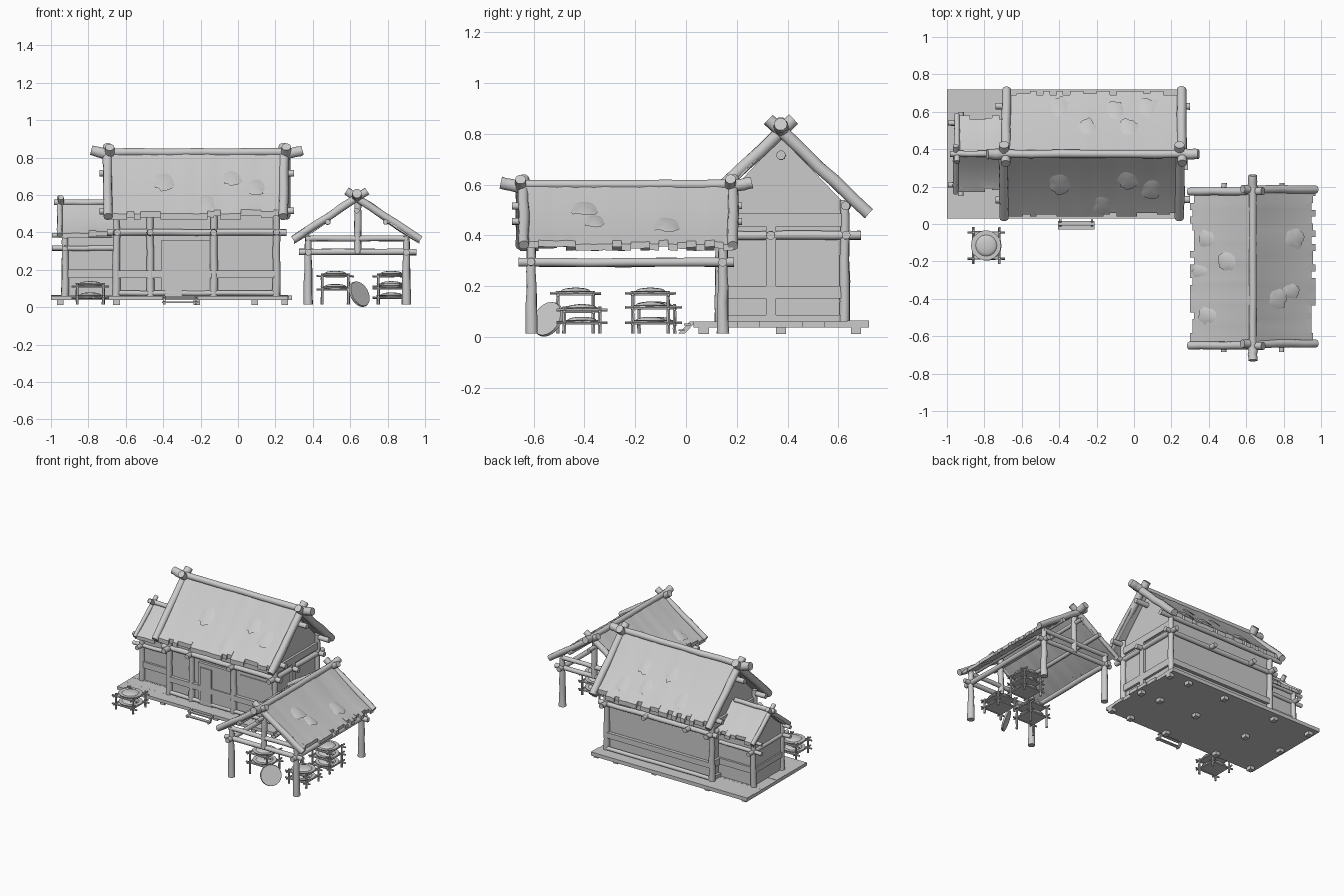
import bpy, bmesh, math, random
from mathutils import Vector, Matrix

random.seed(4)
if "Cube" in bpy.data.objects:
    bpy.data.objects.remove(bpy.data.objects["Cube"], do_unlink=True)

mat = bpy.data.materials.new("plain_grey")
mat.use_nodes = True
GREY = (0.6, 0.6, 0.6, 1)
mat.diffuse_color = GREY
mat.node_tree.nodes["Principled BSDF"].inputs["Base Color"].default_value = GREY


def finish(name, bm, smooth=False):
    bmesh.ops.recalc_face_normals(bm, faces=bm.faces)
    me = bpy.data.meshes.new(name)
    bm.to_mesh(me)
    bm.free()
    me.materials.append(mat)
    ob = bpy.data.objects.new(name, me)
    bpy.context.collection.objects.link(ob)
    if smooth:
        bpy.ops.object.select_all(action='DESELECT')
        ob.select_set(True)
        bpy.context.view_layer.objects.active = ob
        bpy.ops.object.shade_smooth_by_angle(angle=math.radians(45))
    return ob


def box(name, x, y, z):
    """Box from (low, high) pairs."""
    bm = bmesh.new()
    size = [b - a for a, b in (x, y, z)]
    mid = [(a + b) / 2 for a, b in (x, y, z)]
    bmesh.ops.create_cube(bm, size=1, matrix=Matrix.Translation(mid) @ Matrix.Diagonal((*size, 1)))
    return finish(name, bm)


def log(name, a, b, r0, r1=None, sides=10, wobble=0.05):
    """Slightly crooked round timber between two points."""
    a, b = Vector(a), Vector(b)
    r1 = r1 or r0
    rot = (b - a).to_track_quat('Z', 'Y')
    bm = bmesh.new()
    rings, n = [], 6
    for i in range(n + 1):
        t = i / n
        r = (r0 + (r1 - r0) * t) * (1 + random.uniform(-wobble, wobble))
        off = Vector((random.uniform(-1, 1), random.uniform(-1, 1), 0)) * r * wobble * 2
        c = a.lerp(b, t)
        rings.append([bm.verts.new(c + rot @ (off + Vector((r * math.cos(k), r * math.sin(k), 0))))
                      for k in (j * math.tau / sides for j in range(sides))])
    for p, q in zip(rings, rings[1:]):
        for j in range(sides):
            bm.faces.new((p[j], p[j - 1], q[j - 1], q[j]))
    bm.faces.new(rings[0])
    bm.faces.new(rings[-1])
    return finish(name, bm, True)


def prism(name, profile, x0, x1):
    """Extrude a (y, z) outline along x."""
    bm = bmesh.new()
    f = bm.faces.new([bm.verts.new((x0, y, z)) for y, z in profile])
    ext = bmesh.ops.extrude_face_region(bm, geom=[f])
    bmesh.ops.translate(bm, vec=(x1 - x0, 0, 0), verts=[v for v in ext["geom"] if isinstance(v, bmesh.types.BMVert)])
    return finish(name, bm)


def roof(name, place, l0, l1, half, top, eave, thick, patches=()):
    """Two ragged thatch slopes; place(along, across, z) maps to the world."""
    cols, rows = max(8, int((l1 - l0) * 28)), 6
    for side in (-1, 1):
        bm = bmesh.new()
        grid = []
        jag = [random.choice((0, 0, 0.012, 0.02)) for _ in range(cols)]
        bump = [random.uniform(-0.004, 0.004) for _ in range(cols + 1)]
        for c in range(cols):
            for t0, t1 in ((r / rows, (r + 1) / rows) for r in range(rows)):
                quads = []
                for dz in (0, -thick):
                    ring = []
                    for t, k in ((t0, c), (t0, c + 1), (t1, c + 1), (t1, c)):
                        u = t * (1 - jag[c] / half) if t == 1 else t
                        z = top + (eave - top) * u - 0.012 * math.sin(math.pi * t) + bump[k] * (1 - t / 2)
                        ring.append(bm.verts.new(place(l0 + (l1 - l0) * k / cols, side * half * u, z + dz)))
                    quads.append(ring)
                bm.faces.new(quads[0])
                bm.faces.new(quads[1][::-1])
                grid.append(quads)
                # rims only on the outside of the slab
                rims = [e for e, on in ((0, t0 == 0), (1, c == cols - 1), (2, t1 == 1), (3, c == 0)) if on]
                if t1 == 1:
                    rims = sorted(set(rims + [1, 3]))
                for e in rims:
                    p, q = quads[0], quads[1]
                    bm.faces.new((p[e], q[e], q[(e + 1) % 4], p[(e + 1) % 4]))
        bmesh.ops.remove_doubles(bm, verts=bm.verts, dist=0.0002)
        finish(f"{name}_slope", bm, True)
    # raised tufts of loose thatch
    for along, across, r in patches:
        u = abs(across) / half
        s = 1 if across > 0 else -1
        bm = bmesh.new()
        tuft = []
        for i in range(18):
            k = i * math.tau / 18
            rr = r * (random.uniform(0.8, 1.15) if math.sin(k) > 0 else 1)
            ac = across + s * rr * math.sin(k)
            z = top + (eave - top) * abs(ac) / half
            tuft.append(bm.verts.new(place(along + rr * math.cos(k), ac, z - 0.014 + 0.02 * max(0, math.sin(k)))))
        mid = bm.verts.new(place(along, across, top + (eave - top) * u + 0.008))
        for i in range(18):
            bm.faces.new((tuft[i - 1], tuft[i], mid))
        finish(f"{name}_tuft", bm, True)


def gable_logs(name, place, along, half, apex, low, r, over):
    """Crossed barge timbers at one gable end."""
    slope = (apex - low) / half
    for s in (-1, 1):
        shift = s * r * 0.25
        log(name, place(along + shift, -s * over, apex + slope * over), place(along + shift, s * half, low), r, r * 0.95)


def house(a, c, z):
    return Vector((a, 0.375 + c, z))


def shed(a, c, z):
    return Vector((0.635 + c, a, z))


# Plank deck on short feet
for i in range(8):
    y = 0.03 + i * 0.0863
    box("deck_plank", (-1, 0.27 + random.uniform(-0.01, 0.02)), (y, y + 0.0863), (0.037, 0.062 + random.uniform(-0.002, 0.002)))
for x in (-0.95, -0.65, -0.22, 0.09, 0.25):
    for y in (0.07, 0.375, 0.67):
        box("deck_foot", (x - 0.018, x + 0.018), (y - 0.02, y + 0.02), (0.012, 0.04))

# Main house walls and frame
prism("house_walls", [(0.145, 0.06), (0.61, 0.06), (0.61, 0.54), (0.375, 0.785), (0.145, 0.54)], -0.64, 0.2)
for x in (-0.65, -0.47, -0.13, 0.205):
    for y in (0.135, 0.625):
        if y < 0.3 or x in (-0.65, 0.205):
            log("house_post", (x, y, 0.06), (x, y, 0.54), 0.022, 0.018)
        log("beam_end", (x, y, 0.4), (x, y + (0.06 if y > 0.3 else -0.06), 0.4), 0.017)
for y in (0.13, 0.63):
    log("house_long_beam", (-0.7, y, 0.4), (0.26, y, 0.4), 0.018)
    log("wall_sill", (-0.65, y, 0.075), (0.2, y, 0.075), 0.014)
    log("eave_purlin", (-0.74, y, 0.515), (0.3, y, 0.515), 0.018)
    box("wall_rail", (-0.65, 0.2), (y - 0.012, y + 0.012), (0.155, 0.195))
for x in (-0.645, 0.205):
    log("gable_tie_beam", (x, 0.06, 0.4), (x, 0.69, 0.4), 0.018)
    box("gable_rail", (x - 0.012, x + 0.012), (0.14, 0.62), (0.435, 0.485))
    box("gable_low_rail", (x - 0.012, x + 0.012), (0.14, 0.62), (0.15, 0.2))
    box("gable_sill", (x - 0.012, x + 0.012), (0.14, 0.62), (0.06, 0.085))
    box("gable_stud", (x - 0.012, x + 0.012), (0.315, 0.355), (0.06, 0.46))
log("centre_tie", (-0.7, 0.335, 0.4), (0.26, 0.335, 0.4), 0.018)
log("upper_purlin", (-0.74, 0.375, 0.715), (0.3, 0.375, 0.715), 0.018)

# Door, window and steps
box("door_surround", (-0.41, -0.15), (0.125, 0.15), (0.06, 0.36))
box("door", (-0.39, -0.3), (0.117, 0.15), (0.06, 0.33))
box("window_panel", (-0.08, 0.185), (0.138, 0.15), (0.245, 0.35))
for x in (-0.4, -0.23):
    prism("step_side", [(-0.03, 0.013), (-0.005, 0.013), (0.04, 0.06), (0.015, 0.06)], x, x + 0.012)
for y, z in ((-0.018, 0.022), (0.005, 0.045)):
    box("step_tread", (-0.405, -0.21), (y - 0.012, y + 0.012), (z, z + 0.007))

# Main roof
roof("house_roof", house, -0.7, 0.265, 0.335, 0.835, 0.5, 0.032,
     [(-0.4, 0.25, 0.055), (-0.25, 0.14, 0.05), (-0.03, 0.14, 0.05), (-0.1, 0.23, 0.05), (0.07, 0.25, 0.055),
      (-0.4, -0.16, 0.06), (-0.03, -0.14, 0.055), (0.09, -0.19, 0.055), (-0.17, -0.27, 0.055)])
for x in (-0.69, 0.25):
    gable_logs("house_barge_log", house, x, 0.345, 0.81, 0.485, 0.026, 0.05)
log("house_ridge_log", (-0.72, 0.375, 0.828), (0.28, 0.375, 0.828), 0.022)
for x0, x1 in ((-0.68, -0.785), (0.24, 0.345)):
    log("ridge_log_tip", (x0, 0.375, 0.81), (x1, 0.375, 0.838), 0.03, 0.027)

# Side annex
prism("annex_walls", [(0.215, 0.06), (0.535, 0.06), (0.535, 0.4), (0.375, 0.53), (0.215, 0.4)], -0.925, -0.64)
for y in (0.21, 0.54):
    log("annex_post", (-0.925, y, 0.06), (-0.925, y, 0.41), 0.02, 0.016)
    log("annex_long_beam", (-0.995, y, 0.315), (-0.65, y, 0.315), 0.014)
    log("annex_purlin", (-0.995, y, 0.385), (-0.65, y, 0.385), 0.013)
    box("annex_rail", (-0.93, -0.65), (y - 0.01, y + 0.01), (0.155, 0.2))
log("annex_tie_beam", (-0.925, 0.15, 0.315), (-0.925, 0.6, 0.315), 0.015)
box("annex_end_rail", (-0.935, -0.915), (0.21, 0.54), (0.155, 0.195))
roof("annex_roof", house, -0.955, -0.64, 0.205, 0.56, 0.395, 0.025)
gable_logs("annex_barge_log", house, -0.95, 0.21, 0.55, 0.385, 0.015, 0.045)
log("annex_ridge_log", (-0.985, 0.375, 0.56), (-0.66, 0.375, 0.56), 0.016)

# Open shed
for y in (-0.61, 0.145):
    for x in (0.375, 0.9):
        log("shed_post", (x, y, 0.013), (x, y, 0.38), 0.025, 0.017)
    log("shed_tie_beam", (0.325, y, 0.295), (0.955, y, 0.295), 0.017)
    log("shed_collar_beam", (0.36, y, 0.367), (0.91, y, 0.367), 0.016)
    log("shed_king_post", (0.64, y, 0.29), (0.64, y, 0.57), 0.02, 0.018)
for x in (0.375, 0.9):
    log("shed_long_beam", (x, -0.66, 0.293), (x, 0.19, 0.293), 0.018)
for x in (0.48, 0.79):
    log("shed_purlin", (x, -0.685, 0.455), (x, 0.22, 0.455), 0.014)
log("shed_upper_purlin", (0.635, -0.685, 0.515), (0.635, 0.22, 0.515), 0.014)
roof("shed_roof", shed, -0.655, 0.185, 0.335, 0.605, 0.365, 0.025,
     [(-0.08, -0.245, 0.05), (-0.25, -0.28, 0.045), (-0.2, -0.13, 0.055), (-0.49, -0.24, 0.05),
      (-0.4, 0.13, 0.055), (-0.36, 0.2, 0.045), (-0.08, 0.22, 0.055)])
for y in (-0.645, 0.18):
    gable_logs("shed_barge_log", shed, y, 0.34, 0.585, 0.36, 0.022, 0.055)
log("shed_ridge_log", (0.635, -0.67, 0.6), (0.635, 0.2, 0.6), 0.02)
for y0, y1 in ((-0.63, -0.73), (0.16, 0.26)):
    log("shed_ridge_tip", (0.635, y0, 0.585), (0.635, y1, 0.607), 0.026, 0.024)


# Drying racks with round trays
def rack(x, y, height, levels, w=0.07):
    for sx in (-w, w):
        for sy in (-w, w):
            log("rack_leg", (x + sx, y + sy, 0.013), (x + sx, y + sy, height), 0.008, 0.007, 6)
    for z in levels:
        box("rack_shelf", (x - w, x + w), (y - w, y + w), (z - 0.002, z + 0.004))
        for s in (-w, w):
            log("rack_rail", (x - 0.1, y + s, z), (x + 0.1, y + s, z), 0.006, sides=6)
            log("rack_rail", (x + s, y - 0.1, z + 0.006), (x + s, y + 0.1, z + 0.006), 0.006, sides=6)
        log("tray", (x, y, z + 0.004), (x, y, z + 0.016), 0.07, 0.08, 18, 0.01)
        bm = bmesh.new()
        bmesh.ops.create_uvsphere(bm, u_segments=16, v_segments=8, radius=1,
                                  matrix=Matrix.Translation((x, y, z + 0.015)) @ Matrix.Diagonal((0.058, 0.058, 0.014, 1)))
        finish("tray_heap", bm, True)


rack(-0.79, -0.115, 0.13, (0.05, 0.11))
rack(0.52, -0.435, 0.18, (0.095, 0.165))
rack(0.82, -0.41, 0.12, (0.05, 0.1))
rack(0.82, -0.14, 0.18, (0.05, 0.11, 0.165))

# Round tray leaning on a rack
tilt = Vector((0.7, -0.62, 0.38)).normalized()
centre = Vector((0.65, -0.545, 0.07))
log("leaning_tray", centre - tilt * 0.006, centre + tilt * 0.006, 0.073, 0.07, 24, 0.005)
